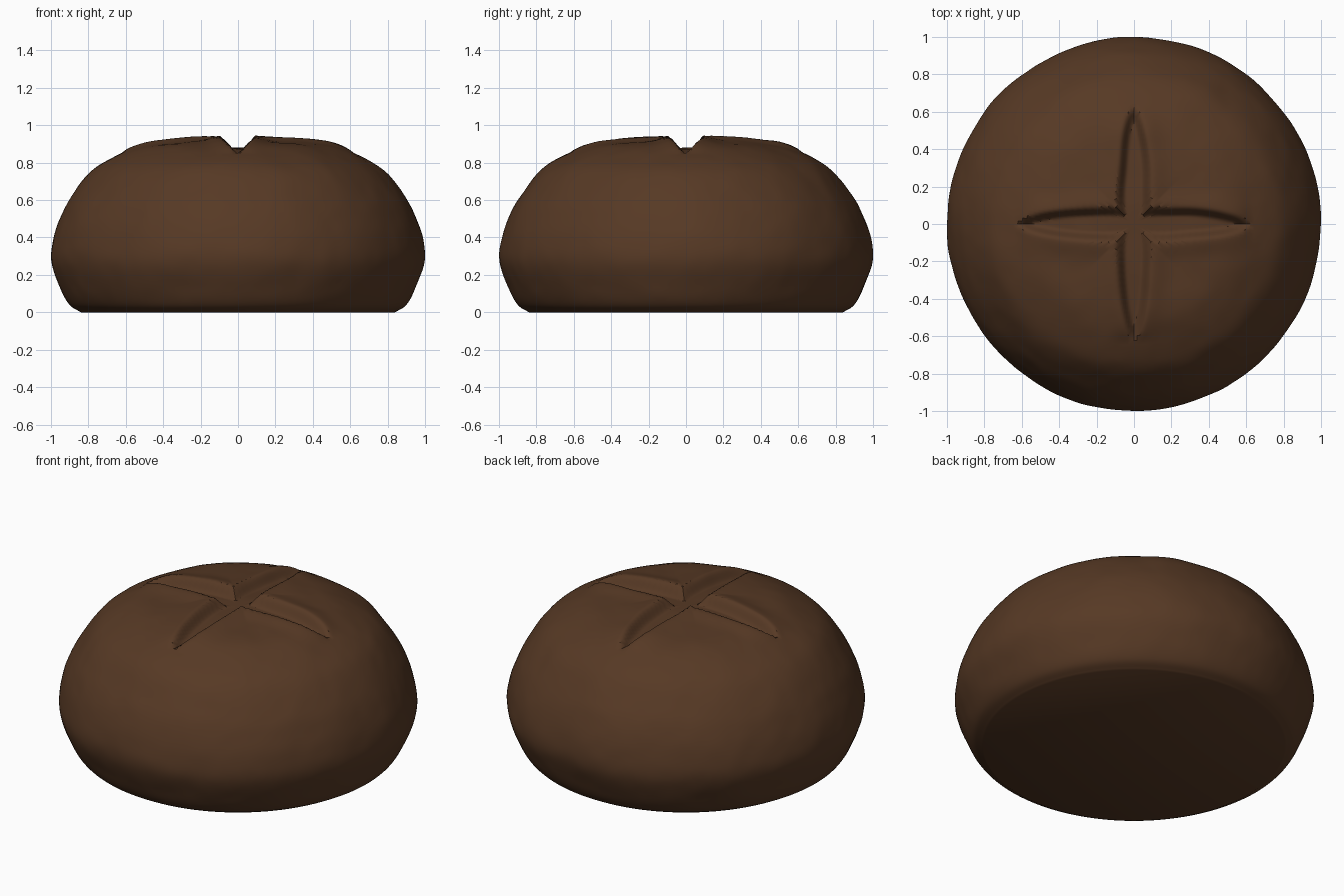
import bpy
import bmesh
import math
from mathutils import Vector, noise

if "Cube" in bpy.data.objects:
    bpy.data.objects.remove(bpy.data.objects["Cube"])

# Crust colour
crust = bpy.data.materials.new("brown crust")
crust.diffuse_color = (0.094, 0.041, 0.018, 1)
crust.use_nodes = True
crust.node_tree.nodes["Principled BSDF"].inputs["Base Color"].default_value = crust.diffuse_color

# Half outline of the loaf, base edge to crown (radius, height)
OUTLINE = [(0.84, 0.0), (0.90, 0.04), (0.95, 0.13), (0.997, 0.27), (0.985, 0.40),
           (0.94, 0.53), (0.88, 0.635), (0.79, 0.75), (0.69, 0.82), (0.55, 0.882),
           (0.40, 0.907), (0.20, 0.921), (0.0, 0.926)]
SEGMENTS = 240
STEPS = 6


def smooth_outline(points, steps):
    """Catmull-Rom curve through the outline points."""
    pts = [Vector(p) for p in points]
    pts = [2 * pts[0] - pts[1]] + pts + [Vector((-pts[-2].x, pts[-2].y))]
    result = []
    for a, b, c, d in zip(pts, pts[1:], pts[2:], pts[3:]):
        for i in range(steps):
            t = i / steps
            result.append(0.5 * (2 * b + (c - a) * t + (2 * a - 5 * b + 4 * c - d) * t * t
                                 + (3 * b - a - 3 * c + d) * t ** 3))
    return result


def smoothstep(t):
    t = max(0.0, min(1.0, t))
    return t * t * (3 - 2 * t)


def slash(along, across):
    """Cut depth (0-1) and raised lip (0-1) of one scored line."""
    wobble = 0.008 * noise.noise(Vector((along * 5, 3.7, 0)))
    half = 0.098 * math.sqrt(max(0.0, 1 - (abs(along) / 0.62) ** 2.6))
    if half < 0.004:
        return 0.0, 0.0
    d = abs(across + wobble) - half
    cut = smoothstep(-d / 0.055)
    lip = math.exp(-(max(d, 0) / 0.07) ** 2) * min(1, half / 0.07)
    return cut, lip


def surface(x, y, z):
    """Score the cross into the crown and roughen the crust a little."""
    p = Vector((x, y, z))
    bump = 0.007 * noise.noise(p * 4) + 0.002 * noise.noise(p * 11)
    bump *= smoothstep(z / 0.15)
    normal = Vector((x, y, 1.2 * (z - 0.3))).normalized()
    if z > 0.8:
        cut_x, lip_x = slash(x, y)
        cut_y, lip_y = slash(y, x)
        cut = max(cut_x, cut_y)
        lip = max(lip_x, lip_y) * (1 - cut)
        p.z += 0.019 * lip - 0.046 * cut
    return p + normal * bump


# Loaf: rings from the base edge up to the crown
bm = bmesh.new()
rings = []
for r, z in smooth_outline(OUTLINE, STEPS):
    if r < 0.012:
        continue
    rings.append([bm.verts.new(surface(r * math.cos(a), r * math.sin(a), z))
                  for a in (2 * math.pi * i / SEGMENTS for i in range(SEGMENTS))])
for low, high in zip(rings, rings[1:]):
    for i in range(SEGMENTS):
        j = (i + 1) % SEGMENTS
        bm.faces.new((low[i], low[j], high[j], high[i]))

# Crown centre and flat underside
tip = bm.verts.new(surface(0, 0, OUTLINE[-1][1]))
for i in range(SEGMENTS):
    bm.faces.new((rings[-1][i], rings[-1][(i + 1) % SEGMENTS], tip))
bm.faces.new(list(reversed(rings[0])))

mesh = bpy.data.meshes.new("bread_loaf")
bm.to_mesh(mesh)
bm.free()
mesh.materials.append(crust)
loaf = bpy.data.objects.new("bread_loaf", mesh)
bpy.context.collection.objects.link(loaf)

# Soft crust with a crisp rim around the underside
bpy.context.view_layer.objects.active = loaf
loaf.select_set(True)
bpy.ops.object.shade_smooth_by_angle(angle=math.radians(35))
